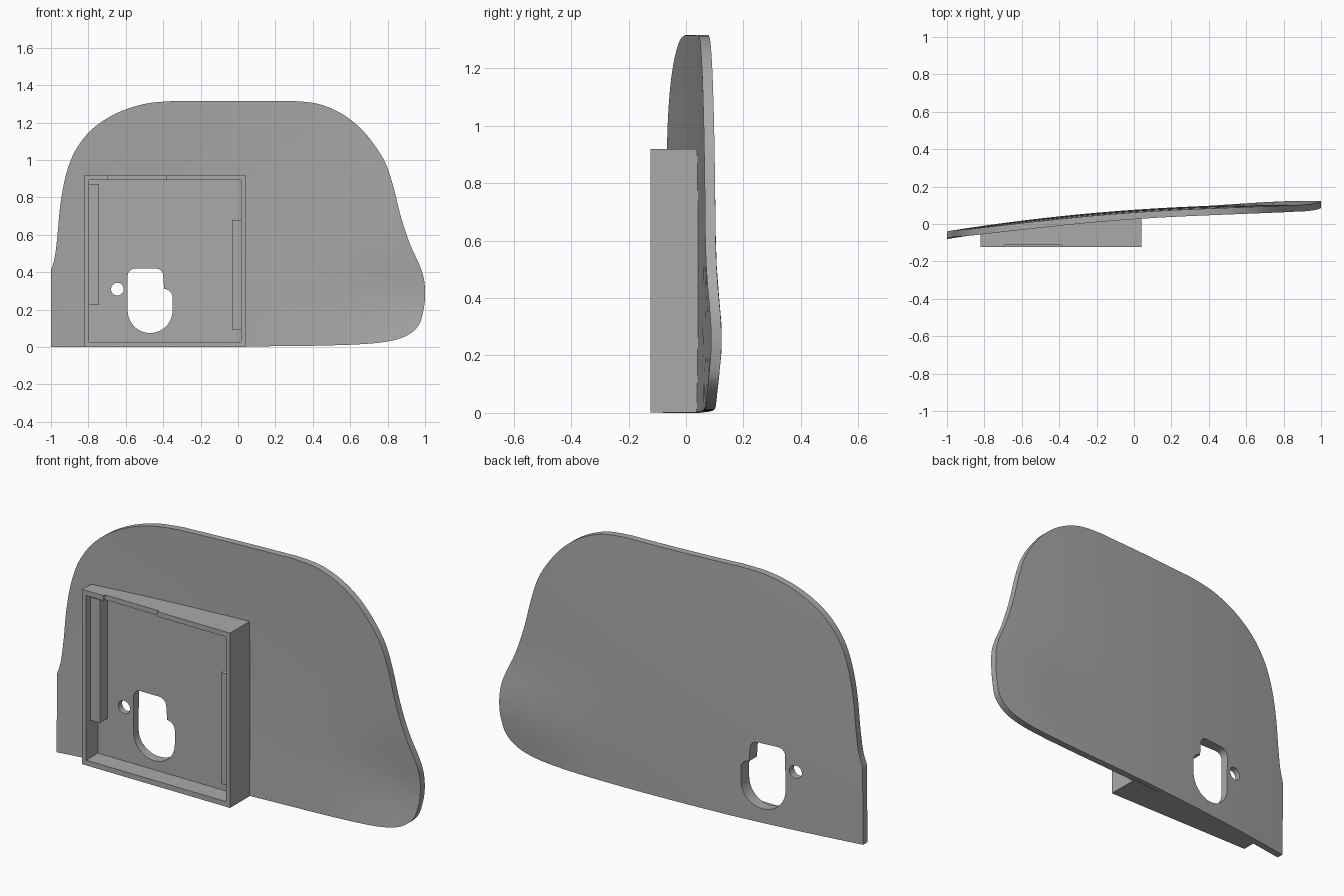
import bpy, bmesh, math
from mathutils import Vector

old = bpy.data.objects.get("Cube")
if old:
    bpy.data.objects.remove(old, do_unlink=True)

grey = bpy.data.materials.new("matte grey")
grey.use_nodes = True
colour = (0.4, 0.4, 0.4, 1)
grey.diffuse_color = colour
grey.node_tree.nodes["Principled BSDF"].inputs["Base Color"].default_value = colour

THICK = 0.036
FLOOR = -0.025
RIM = -0.123


def front_y(x, z):
    """Front surface of the bowed panel, with a swell at the low +x tip."""
    t = min(max((x - 0.3) / 0.65, 0), 1)
    swell = 0.024 * t * t * (3 - 2 * t) * math.exp(-((z - 0.25) / 0.2) ** 2)
    bow = 0.076 + 0.07 * x - 0.045 * x * x
    return bow - 0.014 * ((z - 0.5) / 0.8) ** 2 + swell - THICK


def spline(points, steps=4):
    """Smooth curve through the points, open at both ends."""
    pts = [Vector(p) for p in points]
    pts = [pts[0]] + pts + [pts[-1]]
    out = []
    for a, b, c, d in zip(pts, pts[1:], pts[2:], pts[3:]):
        for i in range(steps):
            t = i / steps
            out.append(0.5 * (2 * b + (c - a) * t + (2 * a - 5 * b + 4 * c - d) * t ** 2
                              + (3 * b - a - 3 * c + d) * t ** 3))
    return out + [pts[-1]]


def arc(cx, cz, r, start, end, n=8):
    angles = [math.radians(start + (end - start) * i / n) for i in range(n + 1)]
    return [(cx + r * math.cos(a), cz + r * math.sin(a)) for a in angles]


def rect(x0, x1, z0, z1):
    return [(x0, z0), (x1, z0), (x1, z1), (x0, z1)]


def prism(name, outline, y0, y1, step=None, shape=None):
    """Extrude an xz outline along y; optionally grid it and reshape it."""
    bm = bmesh.new()
    bm.faces.new([bm.verts.new((p[0], y0, p[1])) for p in outline])
    if step:
        for axis in (Vector((1, 0, 0)), Vector((0, 0, 1))):
            for i in range(-14, 15):
                bmesh.ops.bisect_plane(bm, geom=bm.verts[:] + bm.edges[:] + bm.faces[:],
                                       dist=1e-5, plane_co=axis * (i * step + 0.013),
                                       plane_no=axis)
    ext = bmesh.ops.extrude_face_region(bm, geom=bm.faces[:])
    back = [v for v in ext["geom"] if isinstance(v, bmesh.types.BMVert)]
    bmesh.ops.translate(bm, verts=back, vec=(0, y1 - y0, 0))
    if shape:
        for v in bm.verts:
            v.co.y = shape(v.co)
    bmesh.ops.recalc_face_normals(bm, faces=bm.faces[:])
    mesh = bpy.data.meshes.new(name)
    bm.to_mesh(mesh)
    bm.free()
    mesh.materials.append(grey)
    ob = bpy.data.objects.new(name, mesh)
    bpy.context.collection.objects.link(ob)
    return ob


def combine(target, tool, operation):
    mod = target.modifiers.new(operation, "BOOLEAN")
    mod.operation, mod.solver, mod.object = operation, "EXACT", tool
    bpy.context.view_layer.objects.active = target
    bpy.ops.object.modifier_apply(modifier=mod.name)
    bpy.data.objects.remove(tool, do_unlink=True)


# Curved panel
outline = [(-1, 0), (-0.3, 0)] + spline([
    (0, 0.003), (0.4, 0.007), (0.65, 0.015), (0.8, 0.03), (0.9, 0.06), (0.965, 0.115),
    (0.99, 0.19), (1, 0.27), (0.995, 0.36), (0.97, 0.44), (0.92, 0.55), (0.87, 0.7),
    (0.83, 0.86), (0.79, 0.98), (0.73, 1.08), (0.65, 1.175), (0.55, 1.25), (0.43, 1.3),
    (0.3, 1.315), (0.2, 1.315), (-0.25, 1.315), (-0.35, 1.315), (-0.5, 1.3), (-0.65, 1.25),
    (-0.78, 1.165), (-0.87, 1.05), (-0.92, 0.92), (-0.95, 0.76), (-0.965, 0.6),
    (-0.98, 0.48), (-1, 0.41)])
panel = prism("curved_panel", outline, 0, THICK, 0.1,
              lambda c: c.y + front_y(c.x, c.z))

# Tray block, its back following the panel
tray = prism("tray_block", rect(-0.82, 0.04, 0.001, 0.92), RIM, 1, 0.1,
             lambda c: front_y(c.x, c.z) + 0.012 if c.y > 0 else RIM)
combine(panel, tray, "UNION")

# Tray pocket and the shallow notch in its top rim
pocket = prism("pocket_cutter", rect(-0.797, 0.015, 0.028, 0.894), -0.3, FLOOR)
combine(panel, pocket, "DIFFERENCE")
notch = prism("notch_cutter", rect(-0.695, -0.385, 0.88, 0.95), -0.3, RIM + 0.012)
combine(panel, notch, "DIFFERENCE")

# Stepped opening and small round hole
opening = (arc(-0.47, 0.195, 0.12, 180, 360, 20) + arc(-0.395, 0.265, 0.045, 0, 90)
           + arc(-0.44, 0.38, 0.04, 0, 90) + arc(-0.55, 0.38, 0.04, 90, 180))
combine(panel, prism("opening_cutter", opening, -0.3, 0.3), "DIFFERENCE")
hole = arc(-0.645, 0.31, 0.034, 0, 360, 24)[:-1]
combine(panel, prism("hole_cutter", hole, -0.3, 0.3), "DIFFERENCE")

# Rails along the tray sides
prism("right_rail", rect(-0.8, -0.742, 0.225, 0.872), -0.088, FLOOR + 0.005)
prism("left_rail", rect(-0.033, 0.018, 0.095, 0.68), -0.088, FLOOR + 0.005)

# Smooth the bowed surfaces, keep the corners crisp
bpy.ops.object.select_all(action="DESELECT")
panel.select_set(True)
bpy.context.view_layer.objects.active = panel
bpy.ops.object.shade_smooth_by_angle(angle=math.radians(30))
